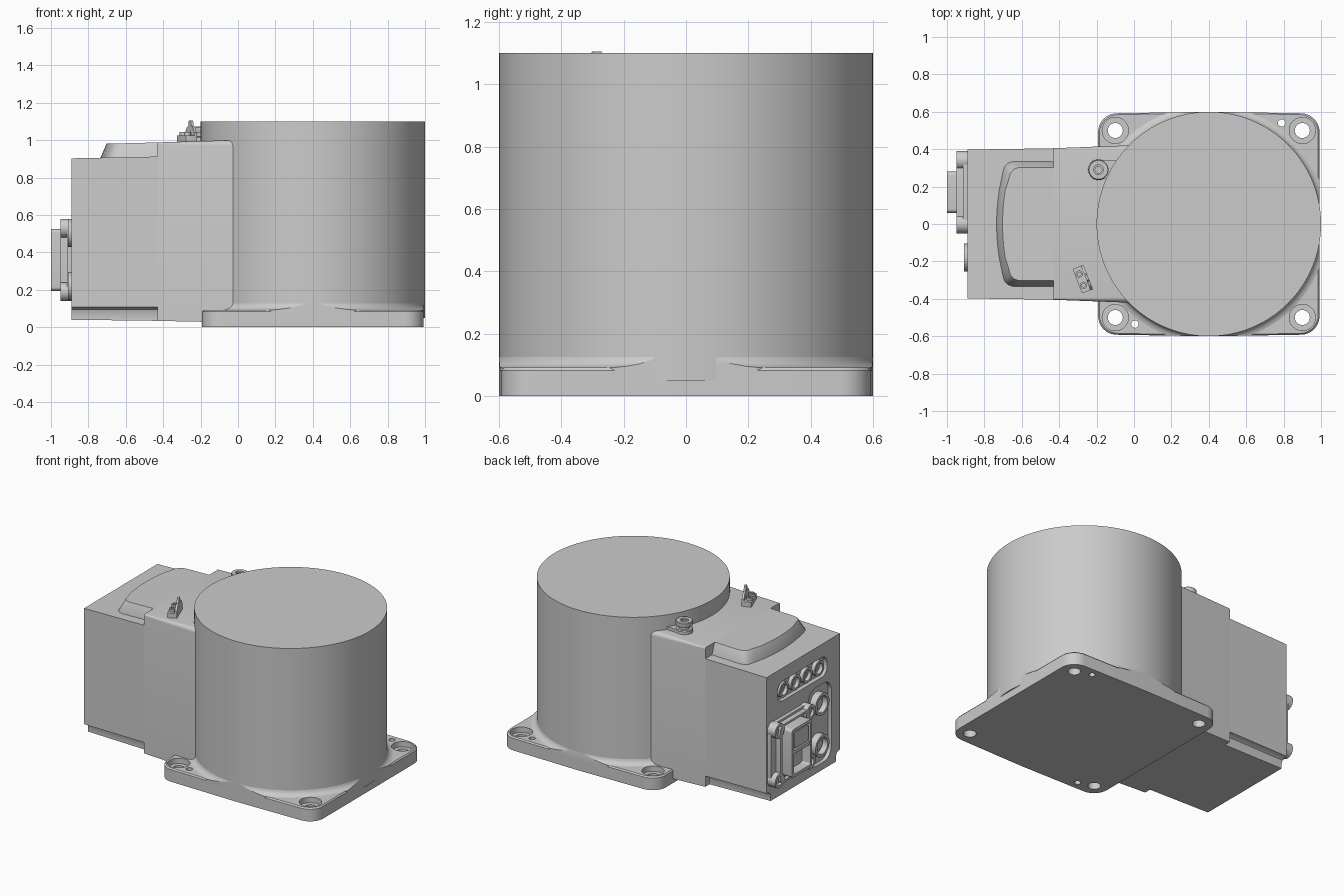
import bpy, bmesh, math

if "Cube" in bpy.data.objects:
    bpy.data.objects.remove(bpy.data.objects["Cube"])


def loft(name, rings, angle=30):
    """Skin equal-length rings of points, cap both ends, smooth by angle."""
    bm = bmesh.new()
    vs = [[bm.verts.new(p) for p in r] for r in rings]
    n = len(vs[0])
    for a, b in zip(vs, vs[1:]):
        for i in range(n):
            j = (i + 1) % n
            bm.faces.new((a[i], a[j], b[j], b[i]))
    bm.faces.new(vs[0])
    bm.faces.new(vs[-1])
    bmesh.ops.recalc_face_normals(bm, faces=bm.faces)
    me = bpy.data.meshes.new(name)
    bm.to_mesh(me)
    bm.free()
    ob = bpy.data.objects.new(name, me)
    bpy.context.collection.objects.link(ob)
    smooth(ob, angle)
    return ob


def activate(ob):
    bpy.ops.object.select_all(action='DESELECT')
    ob.select_set(True)
    bpy.context.view_layer.objects.active = ob


def smooth(ob, angle=30):
    activate(ob)
    bpy.ops.object.shade_smooth_by_angle(angle=math.radians(angle))


def boolean(ob, tool, op='DIFFERENCE'):
    tool.hide_render = True
    m = ob.modifiers.new("cut", 'BOOLEAN')
    m.operation, m.object, m.solver = op, tool, 'EXACT'
    activate(ob)
    bpy.ops.object.modifier_apply(modifier=m.name)
    bpy.data.objects.remove(tool)
    smooth(ob)


def up(x, y, z=0):
    return lambda a, b, h: (x + a, y + b, z + h)


def out(y, z):
    """Local frame on the connector face, h pointing to -x."""
    return lambda a, b, h: (-0.89 - h, y + a, z + b)


def lathe(name, frame, profile, n=32):
    t = [2 * math.pi * i / n for i in range(n)]
    return loft(name, [[frame(r * math.cos(k), r * math.sin(k), h) for k in t] for r, h in profile])


def rrect(w, d, r, steps=6):
    """Rounded rectangle outline with half sizes w, d."""
    pts = []
    for q, (sx, sy) in enumerate(((1, 1), (-1, 1), (-1, -1), (1, -1))):
        for i in range(steps + 1):
            t = math.pi / 2 * (q + i / steps)
            pts.append((sx * (w - r) + r * math.cos(t), sy * (d - r) + r * math.sin(t)))
    return pts


def stack(name, frame, levels):
    return loft(name, [[frame(a, b, h) for a, b in o] for o, h in levels])


def mirrored(half):
    """Close a half outline by mirroring its first coordinate."""
    return half + [(-y, z) for y, z in reversed(half)]


# Base plate with slightly bowed sides and counterbored mounting holes
def plate_outline():
    pts = rrect(0.592, 0.592, 0.1, 8)
    pts.insert(27, (0, -0.6))
    pts.insert(9, (0, 0.6))
    return pts


C = up(0.4, 0)
ol = plate_outline()
inner = [(a * 0.988, b * 0.988) for a, b in ol]
plate = stack("base_plate", C, [(ol, 0), (ol, 0.083), (inner, 0.092)])
for x in (-0.1, 0.9):
    for y in (-0.5, 0.5):
        boolean(plate, lathe("hole_cutter", up(x, y), [(0.04, -0.1), (0.04, 0.055), (0.07, 0.055), (0.07, 0.2)]))
for x, y in ((0.79, 0.54), (0.005, -0.535)):
    boolean(plate, lathe("pin_cutter", up(x, y), [(0.02, -0.1), (0.02, 0.2)], 20))

# Main drum and the fillet that runs onto the plate corners
lathe("main_drum", C, [(0.6, 0.05), (0.6, 1.1)], 128)
fillet = lathe("drum_fillet", C, [(0.635, 0.07), (0.635, 0.092), (0.622, 0.096), (0.61, 0.104),
                                  (0.603, 0.115), (0.599, 0.13)], 128)
boolean(fillet, stack("plate_clip", C, [(ol, 0.0), (ol, 0.3)]), 'INTERSECT')


# Neck housing joining the drum
def neck_section(x, w, zb, zt, r):
    arc = [(w - r + r * math.cos(t), zt - r + r * math.sin(t))
           for t in (math.pi / 2 * i / 6 for i in range(7))]
    return [(x, y, z) for y, z in mirrored([(w, zb)] + arc)]


loft("neck_housing", [neck_section(-0.43, 0.405, 0.034, 0.988, 0.01),
                      neck_section(-0.04, 0.42, 0.026, 1.0, 0.03),
                      neck_section(0.1, 0.425, 0.026, 1.0, 0.03)])


# Rear housing with coved lower edges
def rear_section(x, w, zb, zt):
    return [(x, y, z) for y, z in mirrored([(w, zt), (w, 0.108), (w - 0.022, 0.104), (w - 0.036, 0.094),
                                            (w - 0.045, 0.07), (w - 0.045, zb)])]


rear = loft("rear_housing", [rear_section(-0.89, 0.398, 0.04, 0.903), rear_section(-0.40, 0.405, 0.034, 0.913)])
for y, z, w, h, r, d in ((0.01, 0.745, 0.27, 0.068, 0.06, 0.03), (-0.18, 0.36, 0.125, 0.27, 0.08, 0.025)):
    o = rrect(w, h, r)
    boolean(rear, stack("pocket_cutter", out(y, z), [(o, -d), (o, 0.1)]))


# Raised cover on the rear housing
def cover_outline(d):
    half = [(-0.40, 0.335 - d), (-0.645 + d, 0.335 - d), (-0.675 + d, 0.325 - d),
            (-0.693 + d, 0.305 - d), (-0.705 + d, 0.26 - d)]
    half += [(-0.735 + d + 0.44 * y * y, y) for y in (0.18, 0.12, 0.06)]
    return half + [(-0.735 + d, 0)] + [(x, -y) for x, y in reversed(half)]


loft("rear_cover", [[(x, y, 0.89) for x, y in cover_outline(0)],
                    [(x, y, 0.907) for x, y in cover_outline(0)],
                    [(x, y, 0.988 + 0.025 * (x + 0.43)) for x, y in cover_outline(0.032)]])

# Row of four small sockets in the slot
for i in range(4):
    lathe(f"air_socket_{i + 1}", out(0.2 - 0.127 * i, 0.745),
          [(0.052, -0.04), (0.052, -0.004), (0.036, -0.004), (0.036, -0.028), (0.02, -0.028), (0.02, -0.038)], 24)

# Two round connectors
for i, z in enumerate((0.505, 0.22)):
    f = out(-0.18, z)
    lathe(f"round_connector_{i + 1}", f, [(0.075, -0.03), (0.075, 0.02), (0.056, 0.02), (0.056, -0.018)])
    lathe(f"round_connector_core_{i + 1}", f, [(0.035, -0.03), (0.035, -0.005)], 20)

# Large rectangular connector: flange, frame, shroud, insert and corner screws
F = out(0.17, 0.36)
o = rrect(0.215, 0.215, 0.05)
stack("connector_flange", F, [(o, -0.02), (o, 0.025)])
a, b = rrect(0.16, 0.2, 0.03), rrect(0.14, 0.185, 0.02)
stack("connector_frame", F, [(a, 0.01), (a, 0.06), (b, 0.06), (b, 0.035)])
a, b = rrect(0.11, 0.165, 0.02), rrect(0.09, 0.145, 0.012)
stack("connector_shroud", F, [(a, 0.02), (a, 0.11), (b, 0.11), (b, 0.045)])
o = rrect(0.075, 0.055, 0.012)
stack("connector_insert", out(0.17, 0.44), [(o, 0.03), (o, 0.105)])
o = rrect(0.095, 0.012, 0.004)
stack("connector_divider", out(0.17, 0.365), [(o, 0.03), (o, 0.108)])
for sy in (-1, 1):
    for sz in (-1, 1):
        lathe("corner_screw", out(0.17 + 0.17 * sy, 0.36 + 0.17 * sz),
              [(0.05, 0), (0.05, 0.06), (0.03, 0.06), (0.03, 0.042)], 24)

# Ground screw on its pad
S = up(-0.19, 0.29)
lathe("screw_pad", S, [(0.055, 0.97), (0.055, 1.015), (0.05, 1.02)])
o = rrect(0.06, 0.05, 0.01)
stack("screw_pad_web", up(-0.14, 0.29), [(o, 0.97), (o, 1.018)])
lathe("screw_neck", S, [(0.035, 1.0), (0.035, 1.05)])
lathe("screw_head", S, [(0.052, 1.04), (0.054, 1.045), (0.054, 1.068), (0.05, 1.072), (0.026, 1.072),
                        (0.026, 1.062), (0.018, 1.062), (0.018, 1.05)])

# Alignment bracket: foot, two screws and upright pointer
T = math.radians(-69)


def tilt(u, v, z):
    """u along the bracket, v toward the drum."""
    return (-0.275 + u * math.cos(T) - v * math.sin(T), -0.295 + u * math.sin(T) + v * math.cos(T), z)


o = rrect(0.07, 0.03, 0.006, 3)
stack("bracket_foot", tilt, [(o, 0.97), (o, 1.025)])
for u in (-0.032, 0.032):
    x, y, _ = tilt(u, -0.007, 0)
    lathe("bracket_screw", up(x, y), [(0.019, 1.0), (0.019, 1.043), (0.01, 1.043), (0.01, 1.033)], 20)
fin = mirrored([(0.07, 0.98), (0.07, 1.04), (0.045, 1.068), (0.022, 1.075), (0.014, 1.105)])
loft("bracket_pointer", [[tilt(u, v, z) for u, z in fin] for v in (0.018, 0.032)])
